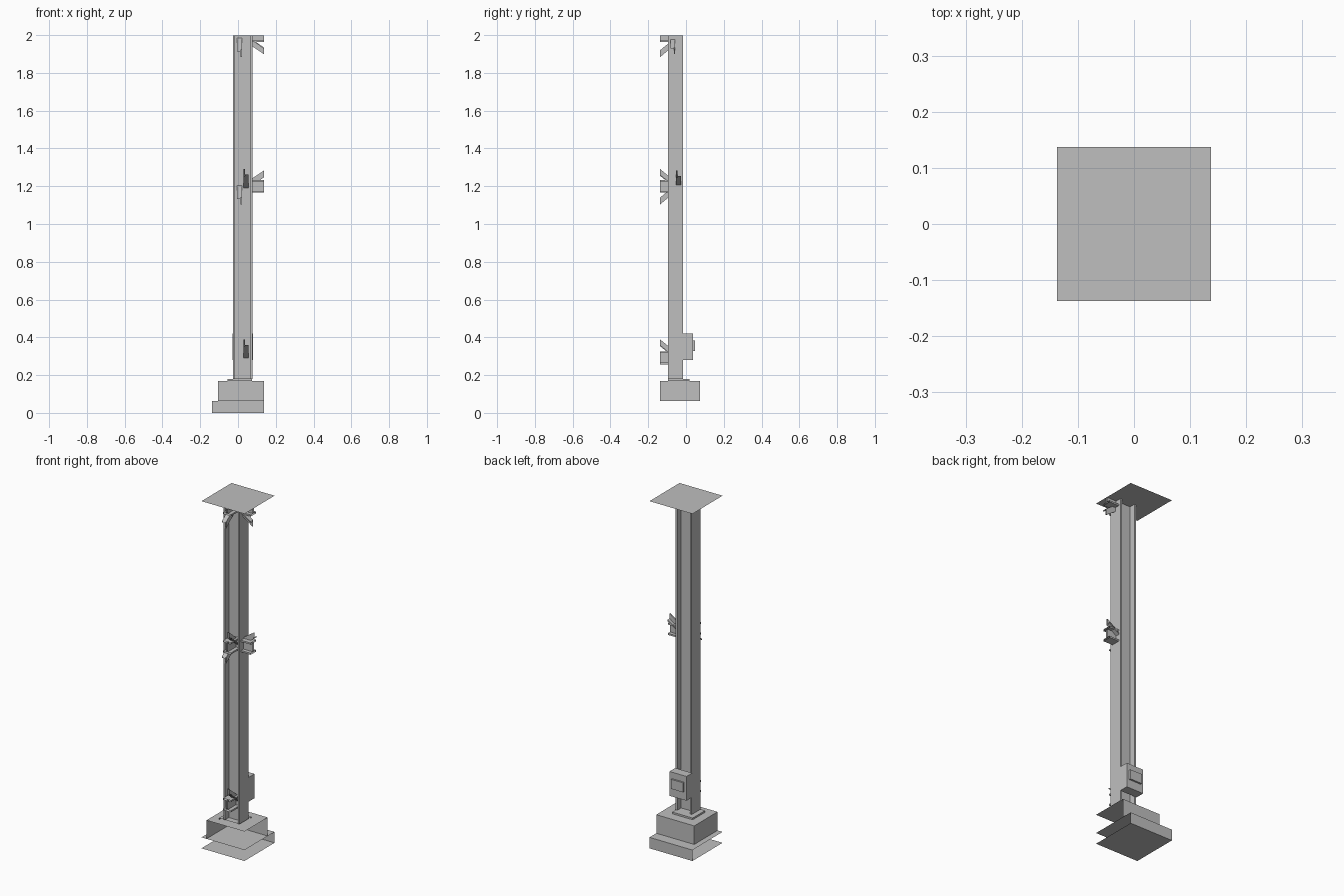
import bpy, bmesh
from mathutils import Vector

cube = bpy.data.objects.get("Cube")
if cube:
    bpy.data.objects.remove(cube, do_unlink=True)

grey = bpy.data.materials.new("steel_grey")
grey.use_nodes = True
GREY = (0.52, 0.52, 0.52, 1)
grey.diffuse_color = GREY
grey.node_tree.nodes["Principled BSDF"].inputs["Base Color"].default_value = GREY

X, Y, Z = Vector((1, 0, 0)), Vector((0, 1, 0)), Vector((0, 0, 1))
EDGE = 0.137           # half width of the cut-out square
CX, CY = 0.025, -0.055  # column centre


def finish(name, bm):
    mesh = bpy.data.meshes.new(name)
    bm.to_mesh(mesh)
    bm.free()
    mesh.materials.append(grey)
    obj = bpy.data.objects.new(name, mesh)
    bpy.context.collection.objects.link(obj)
    return obj


def block(name, lo, hi, keep=None):
    """Box between two corners; keep lists the outward directions that have a face."""
    bm = bmesh.new()
    bmesh.ops.create_cube(bm, size=1)
    lo, hi = Vector(lo), Vector(hi)
    if keep:
        drop = [f for f in bm.faces if not any(f.normal.dot(k) > 0.9 for k in keep)]
        bmesh.ops.delete(bm, geom=drop, context='FACES')
    for v in bm.verts:
        v.co = Vector([(a + b) / 2 + c * (b - a) for a, b, c in zip(lo, hi, v.co)])
    return finish(name, bm)


def sweep(name, profile, start, end, across, up):
    """Open-ended section swept in a straight line."""
    bm = bmesh.new()
    rings = [[bm.verts.new(Vector(p) + across * a + up * b) for a, b in profile]
             for p in (start, end)]
    n = len(profile)
    for i in range(n):
        j = (i + 1) % n
        bm.faces.new((rings[0][i], rings[0][j], rings[1][j], rings[1][i]))
    bmesh.ops.recalc_face_normals(bm, faces=bm.faces)
    return finish(name, bm)


def i_section(w, h, flange, web):
    """I profile, w wide across the flanges and h tall, as half sizes."""
    right = [(w, -h), (w, flange - h), (web, flange - h),
             (web, h - flange), (w, h - flange), (w, h)]
    return right + [(-a, b) for a, b in reversed(right)]


def t_section(w, h, flange, web):
    """Lower half of an I profile, cut at its middle."""
    right = [(w, -h), (w, flange - h), (web, flange - h), (web, 0)]
    return right + [(-a, b) for a, b in reversed(right)]


def angle(side, rise):
    """Angle iron: upright leg at zero, flat leg towards side, upright along rise."""
    w, h, t = 0.026 * side, 0.036 * rise, 0.007
    return [(0, 0), (w, 0), (w, t * rise), (t * side, t * rise), (t * side, h), (0, h)]


# Ground sheets, slab edge, pedestal, base plate and ceiling sheet
block("ground_sheet", (-EDGE, -EDGE, 0), (EDGE, EDGE, 0.01), [-Z]) 
block("footing_slab", (-EDGE, -EDGE, 0), (EDGE, EDGE, 0.063), [Z, Y])
block("pedestal", (-0.105, -EDGE, 0.063), (EDGE, 0.075, 0.17), [Z, Y, -X])
block("base_plate", (-0.055, -0.095, 0.17), (0.075, 0.018, 0.18), [Z, Y, -X])
block("ceiling_sheet", (-EDGE, -EDGE, 1.99), (EDGE, EDGE, 2), [Z])

# Column with flanges on its left and right
sweep("column", i_section(0.04, 0.051, 0.01, 0.005),
      (CX, CY, 0.18), (CX, CY, 1.999), Y, X)

# Horizontal beam stubs
full, half = i_section(0.025, 0.034, 0.009, 0.004), t_section(0.025, 0.036, 0.009, 0.004)
for label, z, section in (("low", 0.291, full), ("middle", 1.2, full), ("top", 1.999, half)):
    sweep(f"front_beam_{label}", section, (CX, CY, z), (CX, -EDGE, z), X, Z)
    if label != "low":
        sweep(f"side_beam_{label}", section, (0.075, CY, z), (EDGE, CY, z), Y, Z)

# Diagonal braces towards the front: side, rise and starting height
for label, rise, z in (("low_up", 1, 0.283), ("middle_up", 1, 1.185),
                       ("middle_down", -1, 1.21), ("top_down", -1, 1.99)):
    x = CX + 0.005 * rise
    sweep(f"front_brace_{label}", angle(rise, rise),
          (x, -0.052, z), (x, -EDGE, z + 0.07 * rise), X, Z)

# Diagonal braces towards the side
for label, rise, z in (("middle_up", 1, 1.205), ("top_down", -1, 1.977)):
    y = CY + 0.002 * rise
    sweep(f"side_brace_{label}", angle(rise, rise),
          (0.075, y, z), (EDGE, y, z + 0.042 * rise), Y, Z)

# Control box on the back of the column, with its raised door
block("control_box", (-0.029, -0.015, 0.28), (0.079, 0.037, 0.42))
block("control_box_door", (-0.013, 0.037, 0.328), (0.063, 0.047, 0.383))
